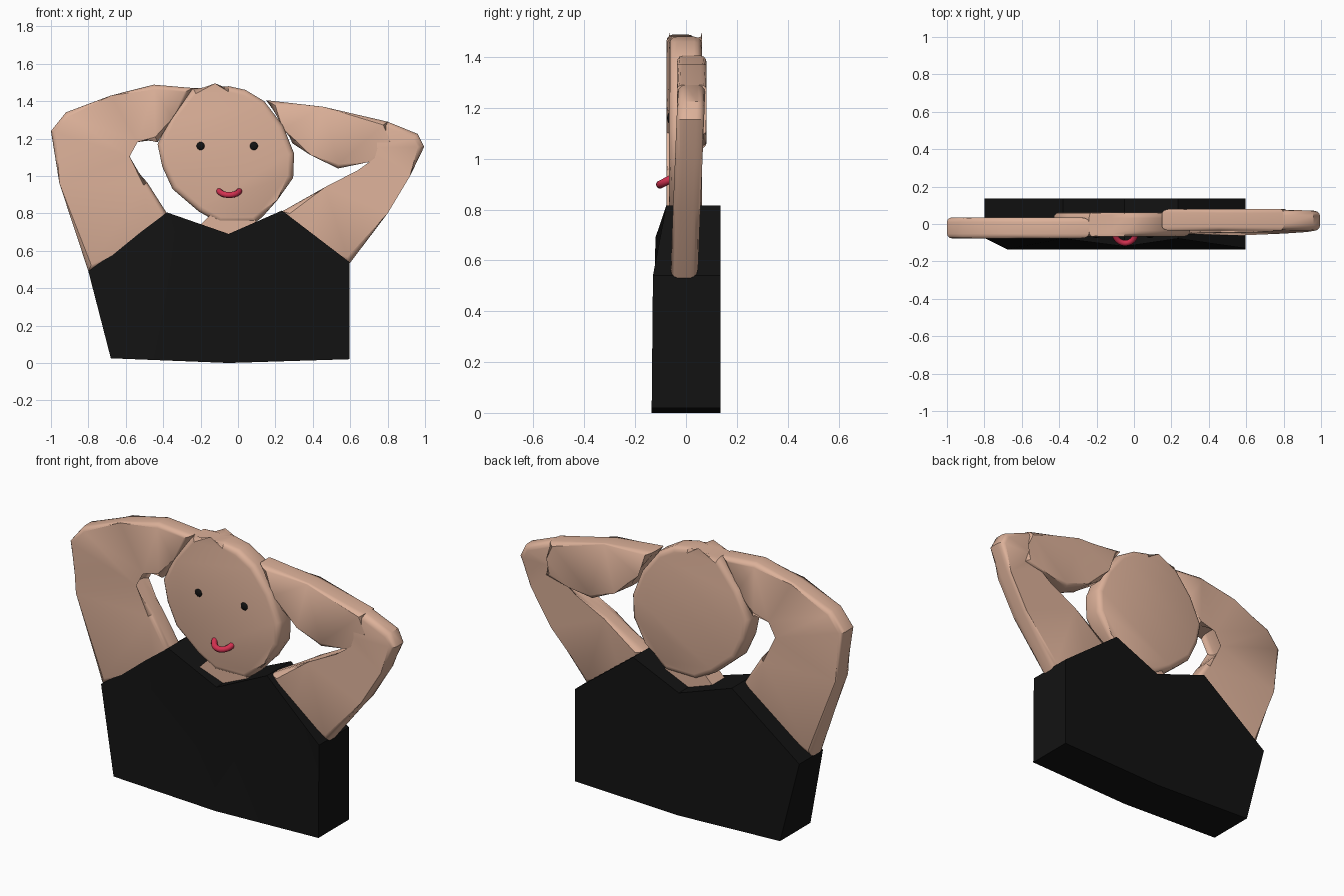
import bpy, bmesh, math

if "Cube" in bpy.data.objects:
    bpy.data.objects.remove(bpy.data.objects["Cube"])

def material(name, rgb):
    m = bpy.data.materials.new(name)
    m.diffuse_color = (*rgb, 1)
    m.use_nodes = True
    m.node_tree.nodes["Principled BSDF"].inputs["Base Color"].default_value = m.diffuse_color
    return m

skin = material("skin", (0.72, 0.44, 0.32))
black = material("black", (0.006, 0.006, 0.006))
red = material("red", (0.65, 0.03, 0.08))

def finish(ob, mat, angle):
    ob.data.materials.append(mat)
    bpy.ops.object.select_all(action='DESELECT')
    ob.select_set(True)
    bpy.context.view_layer.objects.active = ob
    bpy.ops.object.shade_smooth_by_angle(angle=math.radians(angle))

def slab(name, pts, front, back, mat, bevel=0.0, slope=0.0, angle=40):
    """Front outline (x, z) given depth; 'front' may be one value or one per point."""
    bm = bmesh.new()
    if not isinstance(front, (list, tuple)):
        front = [front] * len(pts)
    lean = lambda z: slope * (z - pts[0][1])
    a = [bm.verts.new((x, y + lean(z), z)) for (x, z), y in zip(pts, front)]
    b = [bm.verts.new((x, back + lean(z), z)) for x, z in pts]
    caps = [bm.faces.new(a), bm.faces.new(b[::-1])]
    n = len(pts)
    for i in range(n):
        j = (i + 1) % n
        bm.faces.new((a[j], a[i], b[i], b[j]))
    rims = list({e for f in caps for e in f.edges})
    if bevel:
        bmesh.ops.bevel(bm, geom=rims, offset=bevel, segments=3, profile=0.5,
                        affect='EDGES', clamp_overlap=False)
    bmesh.ops.triangulate(bm, faces=[f for f in bm.faces if len(f.verts) > 4])
    bmesh.ops.recalc_face_normals(bm, faces=bm.faces)
    me = bpy.data.meshes.new(name)
    bm.to_mesh(me)
    bm.free()
    ob = bpy.data.objects.new(name, me)
    bpy.context.collection.objects.link(ob)
    finish(ob, mat, angle)
    return ob

# Torso: front edge pulled in at the shoulders, straight back
slab("torso",
     [(-0.68, 0.025), (-0.05, 0.0), (0.595, 0.02), (0.595, 0.54),
      (0.235, 0.815), (-0.05, 0.69), (-0.38, 0.805), (-0.80, 0.49)],
     [-0.135, -0.135, -0.135, -0.13, -0.078, -0.12, -0.078, -0.075],
     0.135, black, angle=25)

# Neck
slab("neck", [(-0.2, 0.74), (-0.05, 0.66), (0.1, 0.75), (0.06, 0.82), (-0.12, 0.82)],
     -0.06, 0.05, skin)

# Head
slab("head",
     [(-0.05, 1.48), (-0.12, 1.465), (-0.24, 1.47), (-0.36, 1.32), (-0.43, 1.17),
      (-0.405, 1.05), (-0.35, 0.93), (-0.21, 0.81), (-0.10, 0.748), (0.09, 0.75),
      (0.13, 0.78), (0.21, 0.87), (0.295, 0.99), (0.30, 1.12), (0.24, 1.27),
      (0.14, 1.40), (0.04, 1.46)],
     -0.066, 0.062, skin, bevel=0.03)

# Raised arm on the left of the front view
slab("left_arm",
     [(-0.80, 0.49), (-0.955, 0.96), (-1.0, 1.24), (-0.92, 1.34), (-0.68, 1.43),
      (-0.45, 1.488), (-0.24, 1.47), (-0.35, 1.31), (-0.43, 1.18), (-0.55, 1.21),
      (-0.61, 1.10), (-0.485, 0.965), (-0.38, 0.80), (-0.45, 0.65)],
     -0.077, 0.035, skin, bevel=0.025)

# Upper arm and elbow on the right, leaning back with height
slab("right_upper_arm",
     [(0.595, 0.53), (0.80, 0.80), (0.92, 1.0), (0.995, 1.155), (0.96, 1.225),
      (0.80, 1.29), (0.70, 1.27), (0.72, 1.13), (0.82, 1.095), (0.64, 1.03),
      (0.465, 0.94), (0.235, 0.81), (0.35, 0.62)],
     -0.062, 0.046, skin, bevel=0.03, slope=0.04)

# Forearm on the right, overlapping the elbow
slab("right_forearm",
     [(0.15, 1.405), (0.455, 1.37), (0.80, 1.29), (0.79, 1.19), (0.825, 1.095),
      (0.68, 1.07), (0.535, 1.04), (0.39, 1.11), (0.29, 1.175), (0.26, 1.26)],
     -0.036, 0.081, skin, bevel=0.022)

# Eyes
for side, x in (("left", -0.2), ("right", 0.085)):
    bpy.ops.mesh.primitive_uv_sphere_add(segments=16, ring_count=10, radius=0.024,
                                         location=(x, -0.06, 1.16))
    eye = bpy.context.object
    eye.name = side + "_eye"
    eye.scale.y = 0.6
    finish(eye, black, 60)

# Mouth: U-shaped tube tilted forward and down
cu = bpy.data.curves.new("mouth", 'CURVE')
cu.dimensions = '3D'
cu.bevel_depth = 0.016
cu.bevel_resolution = 3
cu.use_fill_caps = True
sp = cu.splines.new('POLY')
sp.points.add(12)
for i, p in enumerate(sp.points):
    t = math.pi * i / 12
    p.co = (-0.047 - 0.055 * math.cos(t), -0.05 - 0.052 * math.sin(t),
            0.925 - 0.027 * math.sin(t), 1)
cu.materials.append(red)
bpy.context.collection.objects.link(bpy.data.objects.new("mouth", cu))
